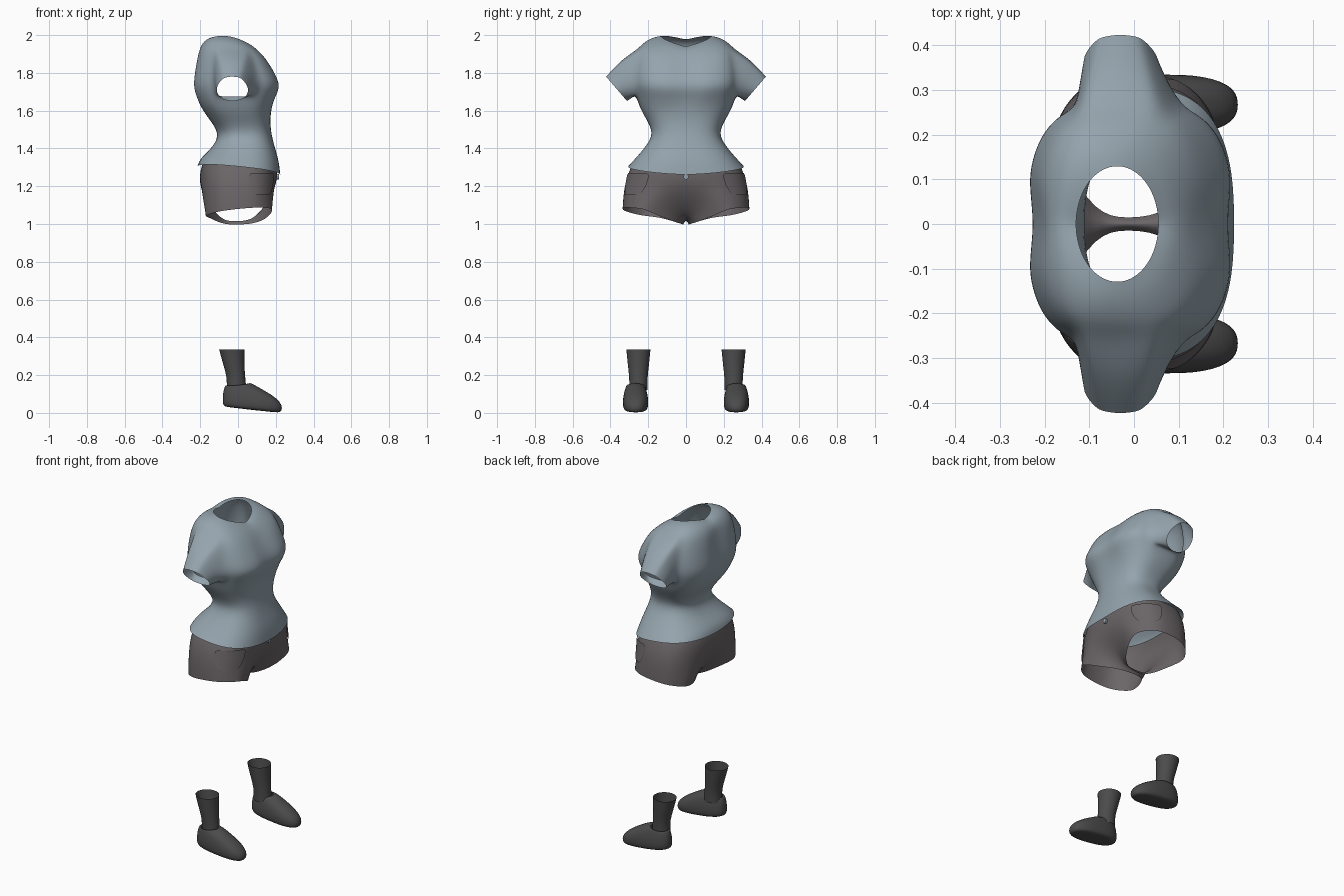
import bpy, bmesh, math
from mathutils import Vector

cube = bpy.data.objects.get("Cube")
if cube:
    bpy.data.objects.remove(cube, do_unlink=True)


def material(name, rgb):
    m = bpy.data.materials.new(name)
    m.use_nodes = True
    m.diffuse_color = (*rgb, 1)
    m.node_tree.nodes["Principled BSDF"].inputs["Base Color"].default_value = (*rgb, 1)
    return m


SHIRT = material("blue grey cloth", (0.30, 0.37, 0.42))
SHORTS = material("warm grey cloth", (0.145, 0.13, 0.135))
SHOE = material("charcoal", (0.07, 0.07, 0.073))
N = 32


def ring_point(ring, angle, yc=0.0):
    # ring: base height, back x, front x, half width, tilt along x, side lift, roundness
    z, xb, xf, yh, tilt, lift, power = ring
    c, s = math.cos(angle), math.sin(angle)
    sp = lambda v: math.copysign(abs(v) ** power, v)
    x = (xb + xf) / 2 + (xf - xb) / 2 * sp(c)
    return Vector((x, yc + yh * sp(s), z + tilt * x + lift * abs(s)))


def loft(rings, yc=0.0, skip=lambda row, col: False):
    bm = bmesh.new()
    grid = [[bm.verts.new(ring_point(r, math.tau * i / N, yc)) for i in range(N)]
            for r in rings]
    for r in range(len(rings) - 1):
        for i in range(N):
            if not skip(r, i):
                j = (i + 1) % N
                bm.faces.new((grid[r][i], grid[r][j], grid[r + 1][j], grid[r + 1][i]))
    return bm, grid


def finish(bm, name, mat, levels=1):
    bmesh.ops.recalc_face_normals(bm, faces=bm.faces)
    me = bpy.data.meshes.new(name)
    bm.to_mesh(me)
    bm.free()
    ob = bpy.data.objects.new(name, me)
    bpy.context.collection.objects.link(ob)
    me.materials.append(mat)
    me.shade_smooth()
    sub = ob.modifiers.new("Smooth", "SUBSURF")
    sub.levels = sub.render_levels = levels
    return ob


# Shirt: torso shell with armholes, then sleeves grown from the armholes
torso = [
    (1.283, -.215, .225, .307, -.10, .022, .75), (1.34, -.203, .217, .275, -.03, 0, .78),
    (1.40, -.14, .197, .222, 0, 0, .8), (1.47, -.097, .178, .172, 0, 0, .8),
    (1.54, -.14, .17, .20, 0, 0, .78), (1.61, -.195, .177, .245, 0, 0, .74),
    (1.67, -.226, .203, .265, 0, .015, .7), (1.73, -.243, .232, .277, 0, .008, .67),
    (1.80, -.234, .199, .275, 0, .01, .67), (1.875, -.216, .156, .257, -.1, .045, .7),
    (1.92, -.194, .118, .222, -.15, .036, .78), (1.945, -.165, .085, .17, -.18, .034, .9),
    (1.95, -.13, .055, .13, -.2, .034, 1)]
ARM_ROWS = range(6, 9)


def in_armhole(row, col):
    return row in ARM_ROWS and (6 <= col <= 9 or 22 <= col <= 25)


bm, grid = loft(torso, skip=in_armhole)
# Shallow hollow down the spine and breastbone
for r in range(6, 10):
    for k in (0, N // 2):
        grid[r][k].co.x *= .93
for side, first in ((1, 6), (-1, 22)):
    rows, cols = range(6, 10), range(first, first + 5)
    rim = [grid[r][c] for r in rows for c in cols
           if r in (rows[0], rows[-1]) or c in (cols[0], cols[-1])]
    centre = sum((v.co for v in rim), Vector()) / len(rim)
    angle = lambda v: math.atan2(v.co.z - centre.z, v.co.x - centre.x)
    rim.sort(key=angle)
    loops = [rim, [], []]
    for v in rim:
        t = angle(v)
        w = .096 * math.sin(t)
        hem = Vector((-.03 + .088 * math.cos(t), side * (.367 + .6 * w), 1.715 + .7 * w))
        mid = v.co.lerp(hem, .5) + Vector((0, 0, .012 * math.sin(t) + .01))
        loops[1].append(bm.verts.new(mid))
        loops[2].append(bm.verts.new(hem))
    for a, b in zip(loops, loops[1:]):
        for i in range(len(rim)):
            j = (i + 1) % len(rim)
            bm.faces.new((a[i], a[j], b[j], b[i]))
finish(bm, "shirt", SHIRT, 2)

# Shorts: hip shell drawn in to a narrow folded strip between two leg openings
hips = [
    (1.035, -.205, .215, .337, .10, .045, .75), (1.10, -.206, .21, .335, .05, .02, .75),
    (1.20, -.205, .202, .327, 0, 0, .75), (1.27, -.203, .21, .307, 0, 0, .75),
    (1.315, -.19, .202, .285, 0, 0, .75)]
bm, grid = loft(hips)
hem = grid[0]
for mid in (0, N // 2):
    for k in (-2, -1, 0, 1, 2):
        upper, v = grid[1][(mid + k) % N], hem[(mid + k) % N]
        upper.co.x *= (.7, .82, .97)[abs(k)]
        pull, y, z = ((.32, 0, 1.018), (.42, .024, 1.0), (.8, .13, 1.035))[abs(k)]
        v.co = (v.co.x * pull, math.copysign(y, v.co.y), z)
front = [hem[k] for k in (-1, 0, 1)]
back = [hem[N // 2 - k] for k in (-1, 0, 1)]
bridge = [bm.verts.new((-.02, .01 * k, 1.03 - .034 * abs(k))) for k in (-1, 0, 1)]
for a, b in ((front, bridge), (bridge, back)):
    for k in (0, 1):
        bm.faces.new((a[k], a[k + 1], b[k + 1], b[k]))
finish(bm, "shorts", SHORTS, 2)

# Side pockets: thin patches following the hips
for side, label in ((1, "left"), (-1, "right")):
    bm = bmesh.new()
    rows = []
    low = [a + (b - a) * .4 for a, b in zip(hips[1], hips[2])]
    for r in range(5):
        t = r / 4
        ring = [a + (b - a) * t for a, b in zip(low, hips[3])]
        inset = 9 * (1 - t) ** 3
        row = []
        for i in range(7):
            a = math.radians(32 + inset + (48 - 2 * inset) * i / 6)
            p = ring_point(ring, side * a)
            row.append(bm.verts.new(p + Vector((p.x, p.y, 0)).normalized() * .006))
        rows.append(row)
    for a, b in zip(rows, rows[1:]):
        for i in range(6):
            bm.faces.new((a[i], a[i + 1], b[i + 1], b[i]))
    finish(bm, label + "_pocket", SHORTS)

# Waist button
bpy.ops.mesh.primitive_cylinder_add(vertices=16, radius=.014, depth=.012,
                                    location=(.21, 0, 1.25), rotation=(0, math.pi / 2, 0))
button = bpy.context.object
button.name = "button"
button.data.materials.append(SHIRT)

# Socks and shoes
sock = [(.335, -.10, .035, .064, 0, 0, 1), (.25, -.077, .034, .056, 0, 0, 1),
        (.19, -.058, .038, .048, 0, 0, 1), (.12, -.06, .045, .048, 0, 0, 1)]
shoe = [(.024, -.06, .205, .045, -.11, 0, .8), (.028, -.078, .226, .062, -.11, 0, .8),
        (.05, -.082, .236, .068, -.12, 0, .8), (.084, -.08, .228, .067, -.12, 0, .8),
        (.11, -.078, .175, .061, -.06, 0, .85), (.135, -.072, .108, .053, 0, 0, .9),
        (.158, -.066, .062, .046, .12, -.008, 1), (.145, -.055, .045, .042, .1, 0, 1)]
for side, label in ((1, "left"), (-1, "right")):
    bm, grid = loft(sock, side * .252)
    finish(bm, label + "_sock", SHOE)
    bm, grid = loft(shoe, side * .267)
    bm.faces.new(grid[0])
    finish(bm, label + "_shoe", SHOE)
